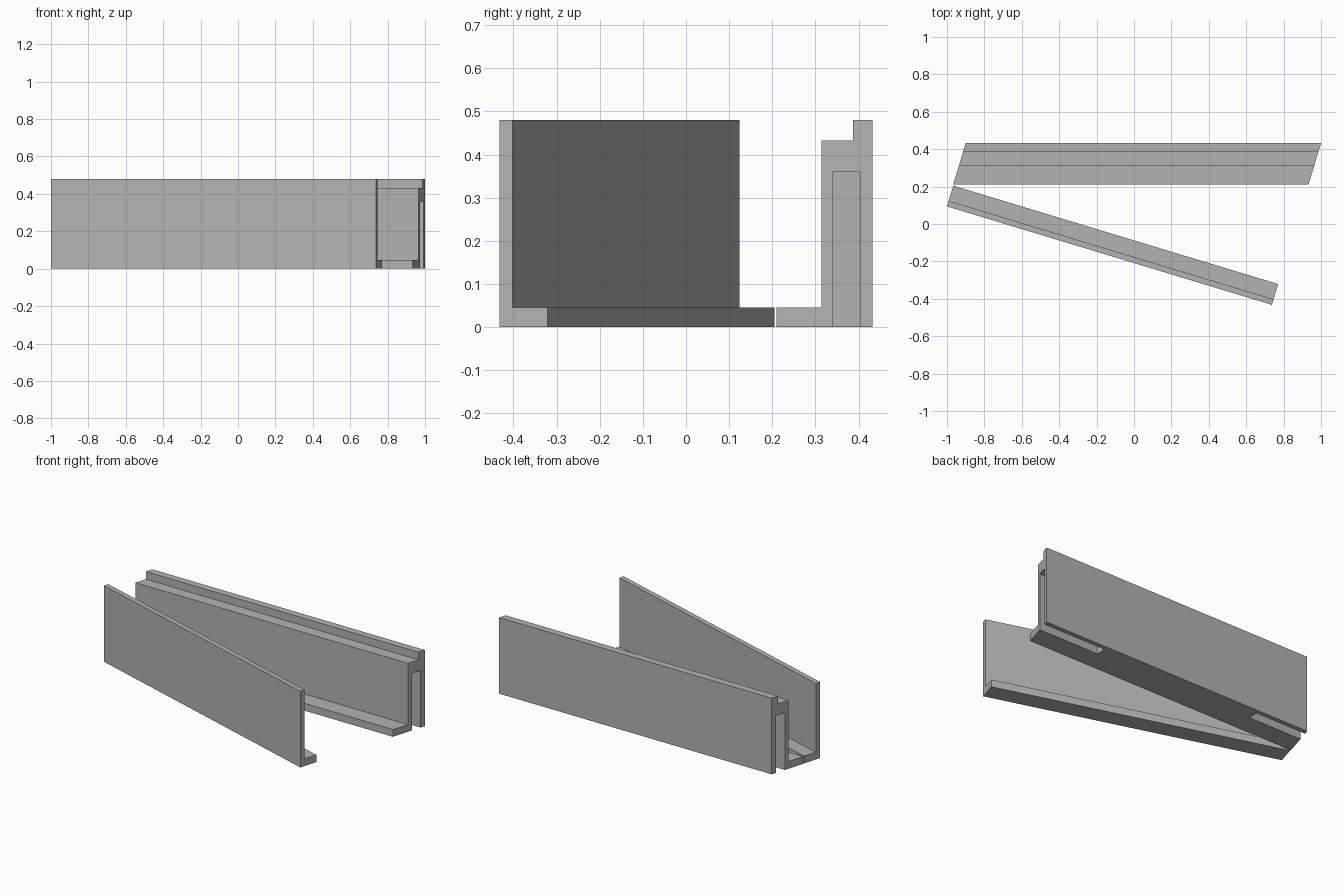
import bpy, bmesh
from mathutils import Matrix, Vector

if "Cube" in bpy.data.objects:
    bpy.data.objects.remove(bpy.data.objects["Cube"], do_unlink=True)

GREY = (0.45, 0.45, 0.45, 1.0)
mat = bpy.data.materials.new("plain_grey")
mat.use_nodes = True
mat.diffuse_color = GREY
mat.node_tree.nodes["Principled BSDF"].inputs["Base Color"].default_value = GREY


def extrude_profile(name, profile, x0, x1, skew=0.0):
    """Sweep a (y, z) profile along x; skew slants both end cuts in plan."""
    bm = bmesh.new()
    face = bm.faces.new([bm.verts.new((x0, y, z)) for y, z in profile])
    new = bmesh.ops.extrude_face_region(bm, geom=[face])["geom"]
    moved = [v for v in new if isinstance(v, bmesh.types.BMVert)]
    bmesh.ops.translate(bm, verts=moved, vec=(x1 - x0, 0, 0))
    for v in bm.verts:
        v.co.x += skew * v.co.y
    bmesh.ops.recalc_face_normals(bm, faces=bm.faces)
    mesh = bpy.data.meshes.new(name)
    bm.to_mesh(mesh)
    bm.free()
    mesh.materials.append(mat)
    obj = bpy.data.objects.new(name, mesh)
    bpy.context.collection.objects.link(obj)
    return obj


# Main rail: bottom ledge, thick wall and raised back lip, with slanted ends
front, back = 0.21, 0.432
rail_profile = [(front, 0), (back, 0), (back, 0.48), (0.387, 0.48),
                (0.387, 0.432), (0.314, 0.432), (0.314, 0.046), (front, 0.046)]
skew = 0.302
rail = extrude_profile("slotted_rail", rail_profile,
                       -0.9 - skew * back, 1.0 - skew * back, skew)

# Open slots cut up into both ends of the rail
slot_profile = [(0.341, -0.1), (0.403, -0.1), (0.403, 0.36), (0.341, 0.36)]
for side in (-1, 1):
    cutter = extrude_profile("slot_cutter", slot_profile, side * 0.555, side * 1.2)
    cutter.hide_render = True
    cut = rail.modifiers.new("slot", "BOOLEAN")
    cut.operation = "DIFFERENCE"
    cut.solver = "EXACT"
    cut.object = cutter
    bpy.context.view_layer.objects.active = rail
    bpy.ops.object.modifier_apply(modifier=cut.name)
    bpy.data.objects.remove(cutter, do_unlink=True)

# Swung arm: thin upright wall with an inward foot, square ends
start, end = Vector((-1.0, 0.094)), Vector((0.737, -0.432))
along = end - start
arm_profile = [(0, 0), (0.116, 0), (0.116, 0.046), (0.031, 0.046),
               (0.031, 0.48), (0, 0.48)]
arm = extrude_profile("angled_arm", arm_profile, 0, along.length)
turn = Matrix.Rotation(-along.angle_signed(Vector((1, 0))) * -1, 4, "Z")
arm.data.transform(Matrix.Translation((start.x, start.y, 0)) @ turn)
